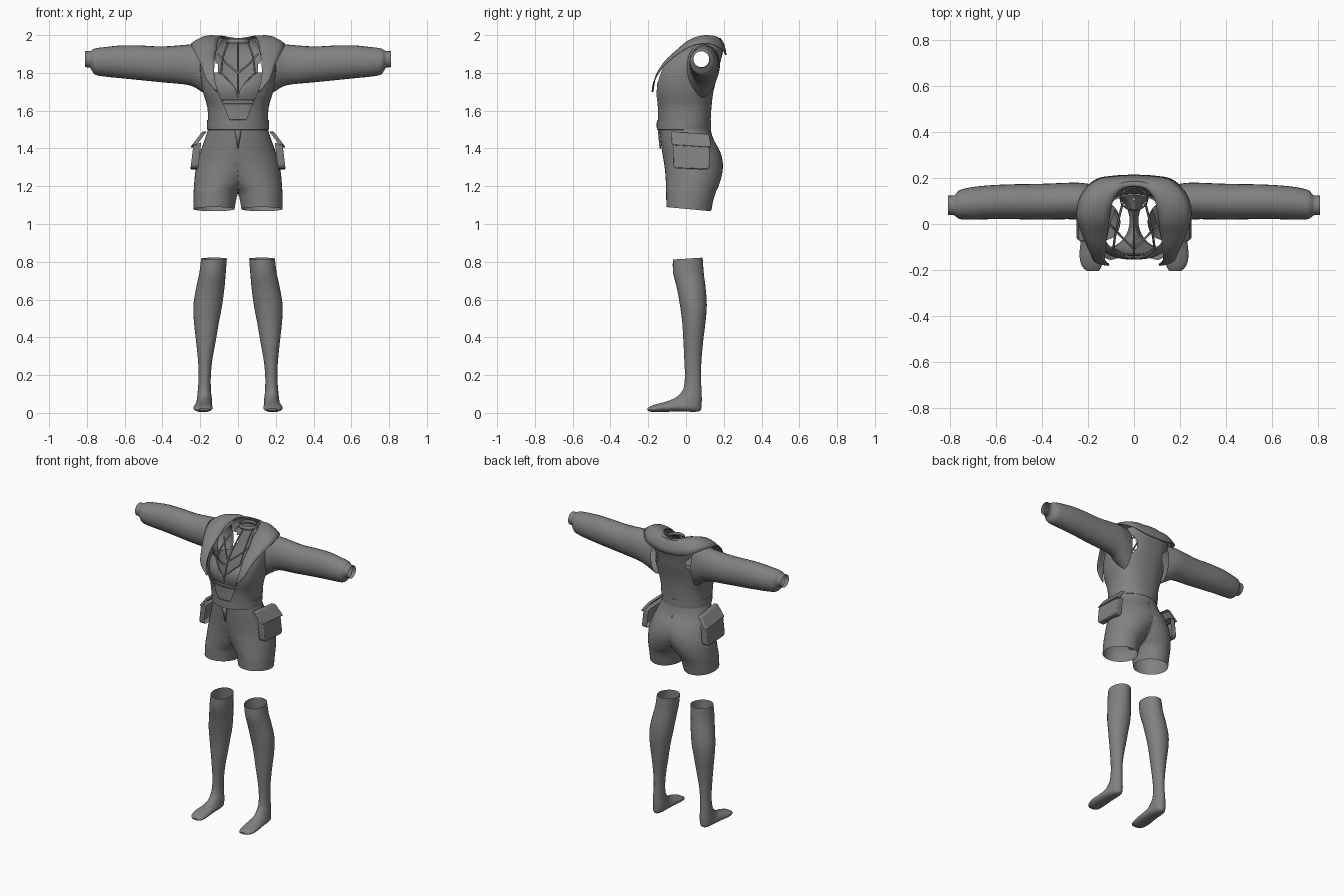
import bpy, bmesh, math
from mathutils import Vector

old = bpy.data.objects.get("Cube")
if old:
    bpy.data.objects.remove(old, do_unlink=True)

grey = bpy.data.materials.new("mid_grey")
grey.use_nodes = True
grey.diffuse_color = (0.22, 0.22, 0.22, 1)
grey.node_tree.nodes["Principled BSDF"].inputs["Base Color"].default_value = (0.22, 0.22, 0.22, 1)


def smooth_rows(rows, n=4):
    """Catmull-Rom interpolation of rows of numbers."""
    out = []
    for i in range(len(rows) - 1):
        a, b = rows[max(i - 1, 0)], rows[i]
        c, d = rows[i + 1], rows[min(i + 2, len(rows) - 1)]
        for k in range(n):
            t = k / n
            out.append([0.5 * (2 * q + (r - p) * t + (2 * p - 5 * q + 4 * r - s) * t * t
                               + (3 * q - p - 3 * r + s) * t ** 3)
                        for p, q, r, s in zip(a, b, c, d)])
    return out + [list(rows[-1])]


def finish(ob, mirror=True, thickness=0):
    """Material, mirror, shell thickness and smooth shading."""
    ob.data.materials.append(grey)
    if mirror:
        m = ob.modifiers.new("Mirror", 'MIRROR')
        m.use_clip = True
        m.merge_threshold = 0.002
    if thickness:
        s = ob.modifiers.new("Shell", 'SOLIDIFY')
        s.thickness = thickness
        s.offset = 0
    bpy.ops.object.select_all(action='DESELECT')
    ob.select_set(True)
    bpy.context.view_layer.objects.active = ob
    bpy.ops.object.shade_smooth_by_angle(angle=math.radians(40))
    return ob


def grid(name, rings, closed=True, cap=False, drop=None, mirror=True, thickness=0):
    """Skin a list of equal point rings; drop(centre) removes faces."""
    bm = bmesh.new()
    vs = [[bm.verts.new(p) for p in ring] for ring in rings]
    n = len(rings[0])
    for a, b in zip(vs, vs[1:]):
        for j in range(n if closed else n - 1):
            k = (j + 1) % n
            bm.faces.new((a[j], a[k], b[k], b[j]))
    if cap:
        bm.faces.new(vs[-1])
    if drop:
        gone = [f for f in bm.faces if drop(f.calc_center_median())]
        bmesh.ops.delete(bm, geom=gone, context='FACES')
    bmesh.ops.remove_doubles(bm, verts=bm.verts, dist=0.0005)
    bmesh.ops.recalc_face_normals(bm, faces=bm.faces)
    me = bpy.data.meshes.new(name)
    bm.to_mesh(me)
    bm.free()
    ob = bpy.data.objects.new(name, me)
    bpy.context.collection.objects.link(ob)
    return finish(ob, mirror, thickness)


def oval(centre, u, v, n=28):
    c, u, v = Vector(centre), Vector(u), Vector(v)
    return [c + u * math.cos(math.tau * i / n) + v * math.sin(math.tau * i / n) for i in range(n)]


def half_shell(name, rows, end=math.pi, power=0.85, n=30, **kw):
    """Half wrap from the front opening to an end angle.
    rows: z, half width, front y, back y, half opening."""
    rings = []
    for z, rx, yf, yb, gap in smooth_rows(rows):
        start = math.asin(min(1, (max(gap, 0) / rx) ** (1 / power)))
        ring = []
        for i in range(n + 1):
            t = start + (end - start) * i / n
            s, c = max(math.sin(t), 0), math.cos(t)
            y = (yf + yb) / 2 - (yb - yf) / 2 * math.copysign(abs(c) ** power, c)
            ring.append((rx * s ** power if s > 1e-6 else 0, y, z))
        rings.append(ring)
    return grid(name, rings, closed=False, **kw)


# Jacket body, open in front, with armholes
def armhole(p):
    return p.x > 0.11 and ((p.y - 0.09) / 0.07) ** 2 + ((p.z - 1.845) / 0.085) ** 2 < 1


half_shell("jacket_body", [
    (1.54, .158, -.150, .130, .040), (1.62, .163, -.158, .135, .070),
    (1.70, .186, -.175, .145, .105), (1.78, .198, -.170, .165, .130),
    (1.85, .200, -.135, .180, .130), (1.91, .190, -.070, .195, .115),
    (1.95, .160, -.010, .195, .100), (1.985, .105, .050, .185, .080)], drop=armhole)

# Sleeves: x, centre y, half depth, bottom z, top z
sleeve = [(.15, .080, .085, 1.67, 1.96), (.20, .090, .085, 1.705, 1.955),
          (.26, .100, .080, 1.735, 1.95), (.40, .097, .078, 1.75, 1.94),
          (.52, .097, .076, 1.762, 1.945), (.62, .095, .074, 1.772, 1.945),
          (.70, .090, .071, 1.78, 1.937), (.755, .085, .064, 1.79, 1.93),
          (.775, .082, .050, 1.815, 1.92), (.785, .081, .043, 1.828, 1.915),
          (.81, .081, .042, 1.83, 1.915)]
grid("sleeves", [oval((x, y, (a + b) / 2), (0, r, 0), (0, 0, (b - a) / 2))
                 for x, y, r, a, b in smooth_rows(sleeve)])

# Wide collar: inner edge xyz, outer edge xyz, from back centre to lapel end
collar = [(0, .165, 1.985, 0, .212, 1.895), (.05, .155, 1.993, .085, .208, 1.90),
          (.085, .115, 2.0, .17, .190, 1.925), (.10, .065, 1.985, .232, .120, 1.955),
          (.11, .005, 1.955, .248, .035, 1.945), (.118, -.055, 1.90, .225, -.045, 1.90),
          (.125, -.115, 1.85, .195, -.115, 1.84), (.125, -.160, 1.78, .168, -.165, 1.765),
          (.108, -.175, 1.70, .112, -.180, 1.70)]
strips = []
for row in smooth_rows(collar):
    a, b = Vector(row[:3]), Vector(row[3:])
    lift = (b - a).length * 0.22
    strips.append([a.lerp(b, t) + Vector((0, .3 * lift, lift)) * math.sin(math.pi * t)
                   for t in (0, .2, .4, .6, .8, 1)])
top = max(p.z for s in strips for p in s)
for s in strips:
    for p in s:
        p.z -= max(0, p.z - 1.95) * (top - 1.997) / (top - 1.95)
grid("collar", strips, closed=False, thickness=0.006)

# Inner top: front panel, cups, hem band
half_shell("inner_panel", [(1.53, .135, -.130, .10, 0), (1.60, .138, -.128, .10, 0),
                           (1.67, .150, -.130, .10, 0)], end=1.5, n=14)
half_shell("inner_cups", [(1.655, .155, -.138, .10, .0), (1.70, .168, -.152, .10, .008),
                          (1.75, .170, -.148, .10, .035), (1.80, .165, -.115, .10, .085)],
           end=1.5, n=14, thickness=0.004)
half_shell("inner_band", [(1.635, .148, -.136, .10, 0), (1.665, .153, -.140, .10, 0)],
           end=1.5, n=14, thickness=0.004)


# Straps and neck band
def strap(name, points, radius=0.005, cyclic=False):
    cu = bpy.data.curves.new(name, 'CURVE')
    cu.dimensions = '3D'
    cu.bevel_depth = radius
    cu.bevel_resolution = 2
    cu.resolution_u = 6
    sp = cu.splines.new('BEZIER')
    sp.bezier_points.add(len(points) - 1)
    for bp, p in zip(sp.bezier_points, points):
        bp.co = p
        bp.handle_left_type = bp.handle_right_type = 'AUTO'
    sp.use_cyclic_u = cyclic
    cu.materials.append(grey)
    bpy.context.collection.objects.link(bpy.data.objects.new(name, cu))


strap("centre_strap", [(0, -.145, 1.69), (0, -.11, 1.80), (0, -.03, 1.89), (0, .06, 1.96)])
for side, s in (("left", 1), ("right", -1)):
    strap(side + "_chest_strap", [(0, -.11, 1.80), (s * .05, -.06, 1.84), (s * .105, .0, 1.90)])
    strap(side + "_cup_strap", [(s * .09, -.11, 1.79), (s * .08, -.04, 1.88), (s * .05, .09, 1.965)])
    strap(side + "_cup_edge", [(0, -.148, 1.69), (s * .04, -.146, 1.75), (s * .09, -.11, 1.80)], .004)
grid("neck_band", [oval((0, .11, z), (r, 0, 0), (0, r * .85, 0)) for z, r in ((1.955, .06), (1.98, .056))],
     mirror=False, thickness=0.005)

# Belt
grid("belt", [oval((0, -.011, z), (r, 0, 0), (0, r * .88, 0), 48) for z, r in
              ((1.498, .155), (1.50, .163), (1.525, .164), (1.55, .163), (1.552, .155))], mirror=False)

# Shorts: z, centre x, half width, front y, back y
shorts = [(1.51, 0, .156, -.142, .128), (1.45, 0, .175, -.136, .145), (1.38, .010, .190, -.126, .182),
          (1.32, .035, .182, -.116, .195), (1.26, .070, .158, -.109, .190),
          (1.20, .100, .133, -.106, .172), (1.16, .118, .117, -.105, .155),
          (1.08, .127, .108, -.104, .132)]
rings = []
for z, cx, rx, yf, yb in smooth_rows(shorts):
    ring = oval((cx, (yf + yb) / 2, z), (rx, 0, 0), (0, (yb - yf) / 2, 0), 40)
    for p in ring:
        p.x = max(p.x, 0)
        p.z -= (0.012 * (p.y / 0.13) if z < 1.1 else 0)
    rings.append(ring)
grid("shorts", rings, drop=lambda p: p.x < 0.0005)

# Fly flap
grid("fly_flap", [[(-w, y, z), (w, y, z)] for w, y, z in ((.018, -.146, 1.505), (.012, -.142, 1.46), (.002, -.136, 1.40))],
     closed=False, mirror=False, thickness=0.008)


# Side pockets with flaps
def block(name, outline, tilt, depth):
    """Bevelled slab from a y-z outline, placed on the hip; tilt(z) gives x."""
    rings = [[(tilt(z) + dx, y, z) for y, z in outline] for dx in (0, depth)]
    ob = grid(name, rings, cap=True)
    ob.modifiers.new("Bevel", 'BEVEL').width = 0.006
    ob.modifiers["Bevel"].segments = 2


block("cargo_pockets", [(-.07, 1.43), (.125, 1.42), (.125, 1.30), (.11, 1.288), (-.055, 1.295), (-.068, 1.31)],
      lambda z: .195 + (1.43 - z) * .12, .04)
block("pocket_flaps", [(-.078, 1.49), (.122, 1.475), (.135, 1.405), (-.075, 1.418)],
      lambda z: .165 + (1.49 - z) * .75, .024)

# Lower legs and feet: front yz, back yz, centre x, half width
legs = [(-.070, .812, .088, .822, .127, .068), (-.068, .74, .094, .74, .135, .070),
        (-.048, .66, .104, .66, .147, .075), (-.032, .57, .110, .57, .160, .076),
        (-.020, .48, .103, .48, .167, .066), (-.014, .38, .091, .38, .170, .052),
        (-.009, .28, .082, .28, .174, .038), (-.006, .20, .079, .19, .176, .032),
        (-.012, .135, .083, .10, .178, .035), (-.032, .10, .082, .045, .178, .040),
        (-.060, .078, .068, .008, .180, .042), (-.105, .060, -.03, .008, .183, .048),
        (-.150, .048, -.12, .005, .186, .051), (-.185, .036, -.175, .004, .184, .044),
        (-.205, .024, -.204, .012, .180, .026)]
grid("lower_legs", [oval((cx, (a + c) / 2, (b + d) / 2), (r, 0, 0), (0, (a - c) / 2, (b - d) / 2))
                    for a, b, c, d, cx, r in smooth_rows(legs)], cap=True)
